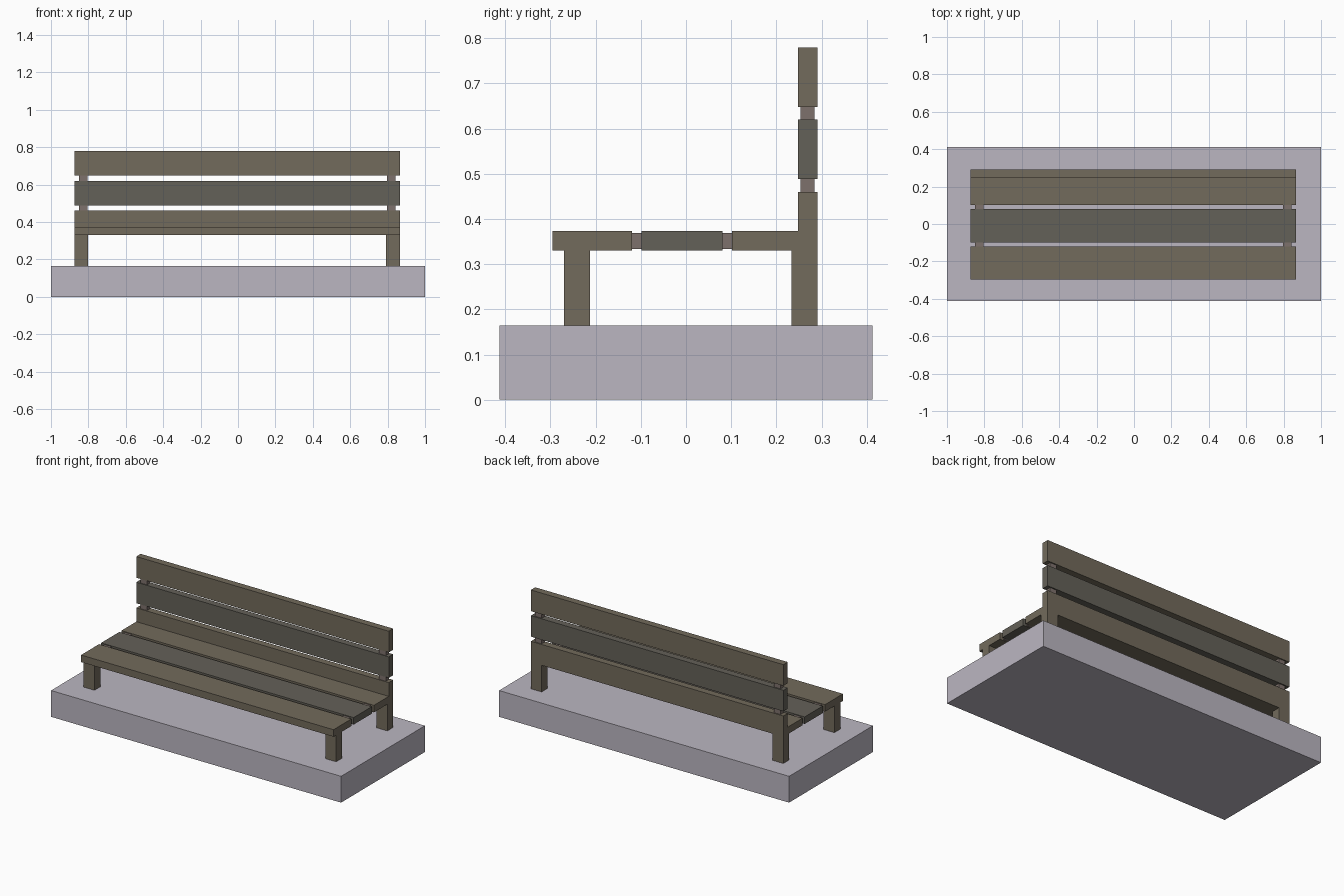
import bpy, bmesh

if "Cube" in bpy.data.objects:
    bpy.data.objects.remove(bpy.data.objects["Cube"])


def material(name, rgb):
    m = bpy.data.materials.new(name)
    m.diffuse_color = (*[(c / 255) ** 2.2 for c in rgb], 1)
    m.use_nodes = True
    m.node_tree.nodes["Principled BSDF"].inputs["Base Color"].default_value = m.diffuse_color
    return m


BROWN = material("brown_wood", (114, 106, 92))
GREY = material("grey_wood", (100, 97, 89))
SPACER = material("spacer_wood", (125, 113, 108))
STONE = material("stone", (186, 181, 192))


def extrude(name, profile, x0, x1, mat):
    """Extrude a closed (y, z) profile along x."""
    bm = bmesh.new()
    face = bm.faces.new([bm.verts.new((x0, y, z)) for y, z in profile])
    out = bmesh.ops.extrude_face_region(bm, geom=[face])
    for v in out["geom"]:
        if isinstance(v, bmesh.types.BMVert):
            v.co.x = x1
    bmesh.ops.recalc_face_normals(bm, faces=bm.faces)
    me = bpy.data.meshes.new(name)
    bm.to_mesh(me)
    bm.free()
    me.materials.append(mat)
    ob = bpy.data.objects.new(name, me)
    bpy.context.collection.objects.link(ob)
    return ob


def box(name, x, y, z, mat):
    return extrude(name, [(y[0], z[0]), (y[1], z[0]), (y[1], z[1]), (y[0], z[1])], *x, mat)


L, R = -0.875, 0.866          # bench ends
SEAT = (0.33, 0.374)          # seat thickness
BACK = (0.248, 0.291)         # backrest thickness

# plinth
box("plinth", (-1, 1), (-0.413, 0.413), (0, 0.164), STONE)

# seat slats and backrest slats
box("front_seat_slat", (L, R), (-0.296, -0.119), SEAT, BROWN)
box("middle_seat_slat", (L, R), (-0.098, 0.081), SEAT, GREY)
box("middle_back_slat", (L, R), BACK, (0.489, 0.62), GREY)
box("top_back_slat", (L, R), BACK, (0.648, 0.78), BROWN)

# rear seat slat joined to the lowest backrest slat
extrude("rear_corner_slat",
        [(0.102, SEAT[0]), (BACK[1], SEAT[0]), (BACK[1], 0.46),
         (BACK[0], 0.46), (BACK[0], SEAT[1]), (0.102, SEAT[1])], L, R, BROWN)

# legs and the spacers between slats at each end
for side, leg_x, gap_x in (("left", (L, -0.801), (-0.851, -0.805)),
                           ("right", (0.792, R), (0.796, 0.842))):
    box(f"front_leg_{side}", leg_x, (-0.27, -0.212), (0.164, SEAT[0]), BROWN)
    box(f"rear_leg_{side}", leg_x, (0.234, BACK[1]), (0.164, SEAT[0]), BROWN)
    for i, y in enumerate(((-0.119, -0.098), (0.081, 0.102))):
        box(f"seat_spacer_{side}_{i}", gap_x, y, (0.334, 0.369), SPACER)
    for i, z in enumerate(((0.46, 0.489), (0.62, 0.648))):
        box(f"back_spacer_{side}_{i}", gap_x, (0.253, 0.284), z, SPACER)
